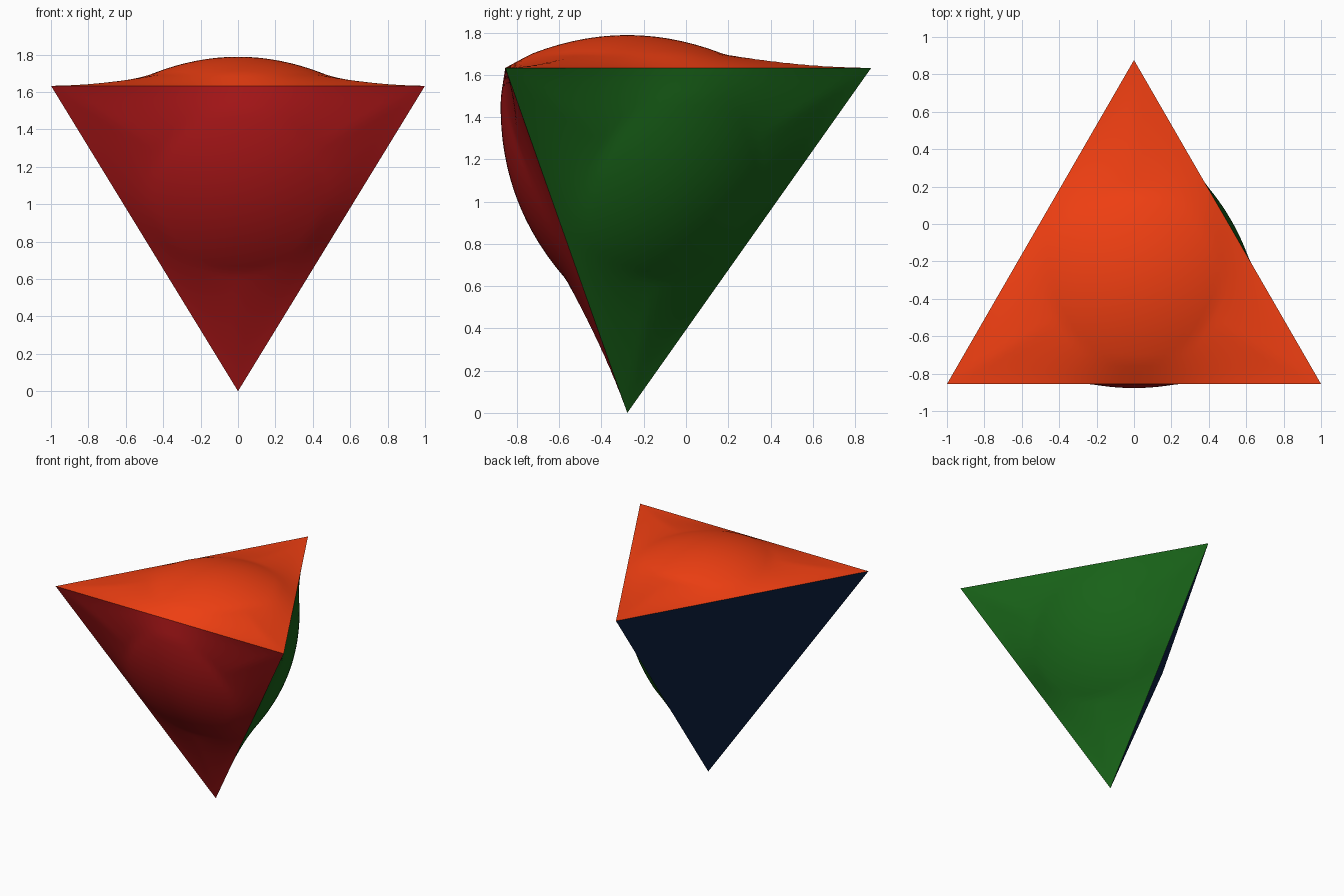
import bpy, bmesh, math
from mathutils import Vector

if "Cube" in bpy.data.objects:
    bpy.data.objects.remove(bpy.data.objects["Cube"], do_unlink=True)

# Regular tetrahedron with edge 2, standing on one corner
HEIGHT = 2 * math.sqrt(2 / 3)
MID_Y = -0.278
IN_R = 1 / math.sqrt(3)
right = Vector((1, MID_Y - IN_R, HEIGHT))
left = Vector((-1, MID_Y - IN_R, HEIGHT))
back = Vector((0, MID_Y + 2 * IN_R, HEIGHT))
tip = Vector((0, MID_Y, 0))
body_centre = (right + left + back + tip) / 4

PEAK, CAP_R, DOME_R = 0.155, 0.46, 1.157
STEPS = 54


def bulge(radius, min_weight):
    """Round dome in the middle, flaring out to nothing at the panel edge."""
    if radius < CAP_R:
        return PEAK - radius ** 2 / (2 * DOME_R)
    rim = PEAK - CAP_R ** 2 / (2 * DOME_R)
    edge = radius / (1 - 3 * min_weight)
    t = min(1, (radius - CAP_R) / (edge - CAP_R))
    power = 1 + 0.8 * (edge - IN_R) / IN_R
    return rim * (1 - t) ** power


def material(name, rgb):
    mat = bpy.data.materials.new(name)
    mat.use_nodes = True
    mat.diffuse_color = (*rgb, 1)
    bsdf = next(n for n in mat.node_tree.nodes if n.type == 'BSDF_PRINCIPLED')
    bsdf.inputs["Base Color"].default_value = (*rgb, 1)
    bsdf.inputs["Roughness"].default_value = 0.6
    return mat


def panel(name, corners, rgb, domed=True):
    a, b, c = corners
    centre = (a + b + c) / 3
    normal = (b - a).cross(c - a).normalized()
    if normal.dot(centre - body_centre) < 0:
        b, c, normal = c, b, -normal
    steps = STEPS if domed else 1

    # Triangular grid, pushed outwards along the panel normal
    bm = bmesh.new()
    grid = {}
    for i in range(steps + 1):
        for j in range(steps + 1 - i):
            u, v = i / steps, j / steps
            w = 1 - u - v
            p = a * w + b * u + c * v
            if domed and i and j and i + j < steps:
                p += normal * bulge((p - centre).length, min(u, v, w))
            grid[i, j] = bm.verts.new(p)
    for i in range(steps):
        for j in range(steps - i):
            bm.faces.new((grid[i, j], grid[i + 1, j], grid[i, j + 1]))
            if i + j < steps - 1:
                bm.faces.new((grid[i + 1, j], grid[i + 1, j + 1], grid[i, j + 1]))
    for face in bm.faces:
        face.smooth = domed
    mesh = bpy.data.meshes.new(name)
    bm.to_mesh(mesh)
    bm.free()
    mesh.materials.append(material(name + "_paint", rgb))
    obj = bpy.data.objects.new(name, mesh)
    bpy.context.collection.objects.link(obj)
    return obj


# Three domed panels and one flat one
panel("top_panel", (left, right, back), (0.88, 0.05, 0.006))
panel("front_panel", (left, right, tip), (0.40, 0.008, 0.009))
panel("left_side_panel", (right, back, tip), (0.009, 0.12, 0.009))
panel("right_side_panel", (back, left, tip), (0.004, 0.016, 0.06), domed=False)
